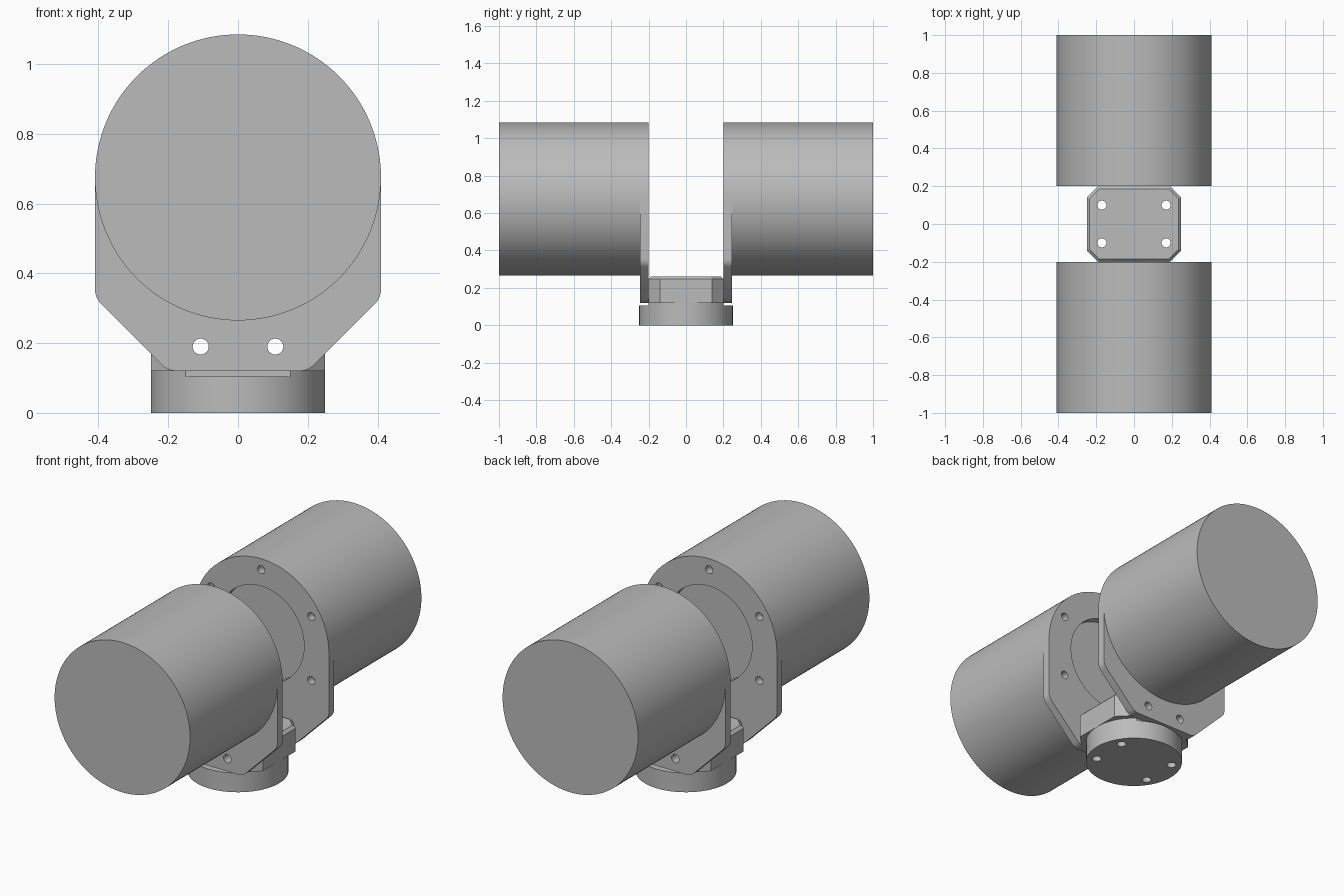
import bpy, bmesh
from math import sin, cos, pi, radians
from mathutils import Matrix, Vector

default = bpy.data.objects.get("Cube")
if default:
    bpy.data.objects.remove(default, do_unlink=True)

grey = bpy.data.materials.new("plain_grey")
grey.use_nodes = True
grey.diffuse_color = (0.5, 0.5, 0.5, 1)
grey.node_tree.nodes["Principled BSDF"].inputs["Base Color"].default_value = grey.diffuse_color

R, AXIS_Z = 0.41, 0.675          # drum radius and axis height
INNER, OUTER = 0.2, 0.245        # flange plate faces
BASE_R, BASE_TOP = 0.25, 0.12
BLOCK_TOP = 0.262


def make_object(name, bm):
    bmesh.ops.recalc_face_normals(bm, faces=bm.faces)
    mesh = bpy.data.meshes.new(name)
    bm.to_mesh(mesh)
    bm.free()
    mesh.materials.append(grey)
    ob = bpy.data.objects.new(name, mesh)
    bpy.context.collection.objects.link(ob)
    return ob


def add_cylinder(bm, centre, radius, length, axis, segments=24):
    turn = Vector((0, 0, 1)).rotation_difference(Vector(axis)).to_matrix().to_4x4()
    bmesh.ops.create_cone(bm, cap_ends=True, segments=segments, radius1=radius,
                          radius2=radius, depth=length,
                          matrix=Matrix.Translation(centre) @ turn)


def add_box(bm, centre, size):
    bmesh.ops.create_cube(bm, size=1, matrix=Matrix.Translation(centre) @ Matrix.Diagonal((*size, 1)))


def add_prism(bm, points, offset):
    face = bm.faces.new([bm.verts.new(p) for p in points])
    new = bmesh.ops.extrude_face_region(bm, geom=[face])["geom"]
    bmesh.ops.translate(bm, vec=offset, verts=[v for v in new if isinstance(v, bmesh.types.BMVert)])


def select_only(ob):
    bpy.ops.object.select_all(action="DESELECT")
    ob.select_set(True)
    bpy.context.view_layer.objects.active = ob


def cut(ob, bm):
    cutter = make_object("cutter", bm)
    cutter.hide_render = True
    mod = ob.modifiers.new("cut", "BOOLEAN")
    mod.operation, mod.solver, mod.object = "DIFFERENCE", "EXACT", cutter
    select_only(ob)
    bpy.ops.object.modifier_apply(modifier=mod.name)
    bpy.data.objects.remove(cutter, do_unlink=True)


def smooth(ob):
    select_only(ob)
    bpy.ops.object.shade_smooth_by_angle(angle=radians(25))


def rounded_corner(before, corner, after, reach, steps=5):
    # Quadratic curve that softens a profile corner
    a = corner + (before - corner).normalized() * reach
    b = corner + (after - corner).normalized() * reach
    return [a * (1 - t) ** 2 + corner * 2 * t * (1 - t) + b * t * t
            for t in (i / steps for i in range(steps + 1))]


def bolt_holes(bm):
    for x in (-0.107, 0.107):
        add_cylinder(bm, (x, 0, 0.19), 0.023, 0.8, (0, 1, 0))


def mount_holes(bm):
    for x in (-0.17, 0.17):
        for y in (-0.1, 0.1):
            add_cylinder(bm, (x, y, 0.2), 0.024, 0.8, (0, 0, 1))


for side, label in ((-1, "front"), (1, "back")):
    # Large drum
    bm = bmesh.new()
    add_cylinder(bm, (0, side * (1 + OUTER) / 2, AXIS_Z), R, 1 - OUTER, (0, 1, 0), 128)
    smooth(make_object(label + "_drum", bm))

    # Flange plate: round top, tapered foot
    top = [Vector((R * cos(pi * i / 64), 0, AXIS_Z + R * sin(pi * i / 64))) for i in range(65)]
    shoulder, toe = Vector((R, 0, 0.33)), Vector((0.2, 0, BASE_TOP))
    foot = (rounded_corner(toe, shoulder, top[0], 0.025)
            + rounded_corner(shoulder, toe, Vector((0, 0, BASE_TOP)), 0.025)[::-1][::-1])
    foot = (rounded_corner(top[0], shoulder, toe, 0.025)
            + rounded_corner(shoulder, toe, Vector((0, 0, BASE_TOP)), 0.025))
    mirrored = [Vector((-p.x, 0, p.z)) for p in foot]
    outline = [p + Vector((0, side * INNER, 0)) for p in top + mirrored + foot[::-1]]
    bm = bmesh.new()
    add_prism(bm, outline, (0, side * (OUTER - INNER), 0))
    plate = make_object(label + "_flange_plate", bm)

    # Central opening, ring of six holes and two foot holes
    bm = bmesh.new()
    mid = side * (INNER + OUTER) / 2
    add_cylinder(bm, (0, mid, AXIS_Z), 0.26, 0.2, (0, 1, 0), 96)
    for i in range(6):
        a = pi / 6 + i * pi / 3
        add_cylinder(bm, (0.35 * cos(a), mid, AXIS_Z + 0.35 * sin(a)), 0.022, 0.2, (0, 1, 0))
    bolt_holes(bm)
    cut(plate, bm)
    smooth(plate)

# Round base with a step under each plate
bm = bmesh.new()
add_cylinder(bm, (0, 0, BASE_TOP / 2), BASE_R, BASE_TOP, (0, 0, 1), 96)
base = make_object("round_base", bm)
bm = bmesh.new()
for side in (-1, 1):
    add_box(bm, (0, side * (INNER + 0.1), 0.155), (1, 0.2, 0.1))
mount_holes(bm)
cut(base, bm)
smooth(base)

# Chamfered centre block between the plates
bm = bmesh.new()
w, d, c = 0.25, INNER, 0.06
quarter = [(w, d - c), (w - c, d)]
ring = (quarter + [(-x, y) for x, y in quarter[::-1]]
        + [(-x, -y) for x, y in quarter] + [(x, -y) for x, y in quarter[::-1]])
add_prism(bm, [(x, y, BASE_TOP) for x, y in ring], (0, 0, BLOCK_TOP - BASE_TOP))
top_edges = [e for e in bm.edges if all(v.co.z > BLOCK_TOP - 0.001 for v in e.verts)]
bmesh.ops.bevel(bm, geom=top_edges, offset=0.015, segments=1, affect="EDGES")
block = make_object("centre_block", bm)
bm = bmesh.new()
mount_holes(bm)
bolt_holes(bm)
cut(block, bm)
smooth(block)
